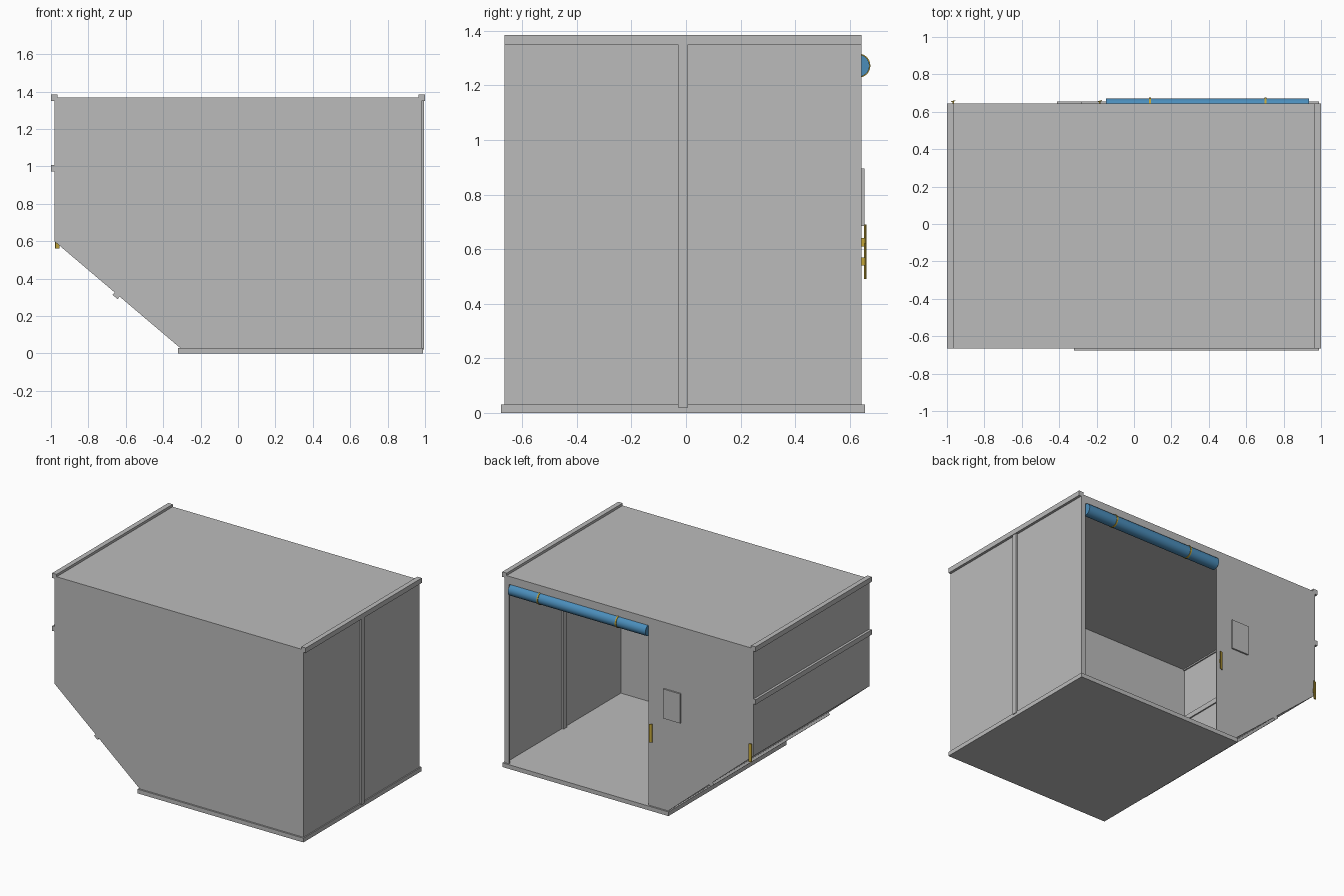
import bpy, bmesh, math
from mathutils import Matrix, Vector

cube = bpy.data.objects.get("Cube")
if cube:
    bpy.data.objects.remove(cube, do_unlink=True)


def material(name, rgb):
    m = bpy.data.materials.new(name)
    m.use_nodes = True
    m.diffuse_color = (*rgb, 1)
    m.node_tree.nodes["Principled BSDF"].inputs["Base Color"].default_value = (*rgb, 1)
    return m


GREY = material("panel grey", (0.5, 0.5, 0.5))
BLUE = material("curtain blue", (0.07, 0.27, 0.5))
YELLOW = material("strap yellow", (0.55, 0.38, 0.04))


def finish(name, bm, mat):
    bmesh.ops.recalc_face_normals(bm, faces=bm.faces)
    mesh = bpy.data.meshes.new(name)
    bm.to_mesh(mesh)
    bm.free()
    mesh.materials.append(mat)
    obj = bpy.data.objects.new(name, mesh)
    bpy.context.collection.objects.link(obj)
    return obj


def add_prism(bm, outline, y0, y1):
    """Extrude an x-z outline from y0 to y1."""
    face = bm.faces.new([bm.verts.new((x, y0, z)) for x, z in outline])
    out = bmesh.ops.extrude_face_region(bm, geom=[face])
    moved = [v for v in out["geom"] if isinstance(v, bmesh.types.BMVert)]
    bmesh.ops.translate(bm, vec=(0, y1 - y0, 0), verts=moved)


def prism(name, outline, y0, y1, mat=GREY):
    bm = bmesh.new()
    add_prism(bm, outline, y0, y1)
    return finish(name, bm, mat)


def box(name, centre, size, mat=GREY, axis="Y", angle=0):
    bm = bmesh.new()
    bmesh.ops.create_cube(bm, size=1)
    bm.transform(Matrix.Translation(centre) @ Matrix.Rotation(angle, 4, axis)
                 @ Matrix.Diagonal((*size, 1)))
    return finish(name, bm, mat)


def rod(name, x0, x1, y, z, radius, mat):
    bm = bmesh.new()
    bmesh.ops.create_cone(bm, cap_ends=True, segments=32, radius1=radius,
                          radius2=radius, depth=x1 - x0)
    bm.transform(Matrix.Translation(((x0 + x1) / 2, y, z))
                 @ Matrix.Rotation(math.pi / 2, 4, "Y"))
    obj = finish(name, bm, mat)
    bpy.ops.object.select_all(action="DESELECT")
    obj.select_set(True)
    bpy.context.view_layer.objects.active = obj
    bpy.ops.object.shade_smooth_by_angle(angle=math.radians(40))
    return obj


# Main dimensions
FRONT, BACK, WALL, BAR = -0.665, 0.643, 0.008, 0.035
SIDE, ROOF, FLOOR = 0.982, 1.367, 0.03
MID, DEPTH = (FRONT + BACK) / 2, BACK - FRONT
KNEE, TOE = (-SIDE, 0.6), (-0.31, FLOOR)

# Body: roof, both side walls and the sloping underside
profile = [TOE, KNEE, (-SIDE, ROOF), (SIDE, ROOF), (SIDE, FLOOR)]
inner = [(TOE[0] + WALL, FLOOR), (KNEE[0] + WALL, KNEE[1] + WALL / 2),
         (-SIDE + WALL, ROOF - WALL), (SIDE - WALL, ROOF - WALL), (SIDE - WALL, FLOOR)]
bm = bmesh.new()
for i in range(len(profile) - 1):
    add_prism(bm, [profile[i], profile[i + 1], inner[i + 1], inner[i]], FRONT, BACK)
finish("roof_and_sides", bm, GREY)

# End walls, the back one with a large doorway
prism("front_wall", profile, FRONT, FRONT + WALL)
LEFT, RIGHT, HEAD = -0.155, 0.945, 1.31
doorway = [(RIGHT, FLOOR), (RIGHT, HEAD), (LEFT, HEAD), (LEFT, FLOOR)]
prism("back_wall", profile + doorway, BACK - WALL, BACK)

# Base plate
box("base_plate", (0.335, MID, FLOOR / 2), (1.31, DEPTH + 0.024, FLOOR))

# Rails and ribs centred on the panels
for side, name in ((-1, "right"), (1, "left")):
    box(name + "_roof_rail", (side * (1 - BAR / 2), MID, ROOF), (BAR, DEPTH, BAR))
box("left_wall_rib", (SIDE - 0.004, MID, 0.685), (BAR, BAR, 1.33))
box("right_wall_rail", (-1 + BAR / 2, MID, 0.99), (BAR, DEPTH, BAR))
slope = math.atan2(KNEE[1] - TOE[1], TOE[0] - KNEE[0])
box("slope_rail", ((KNEE[0] + TOE[0]) / 2, MID, (KNEE[1] + TOE[1]) / 2),
    (BAR, DEPTH, BAR), angle=slope)

# Small hatch beside the doorway
box("hatch", (-0.345, BACK + 0.005, 0.79), (0.135, 0.012, 0.21))

# Rolled curtain with its straps
rod("rolled_curtain", -0.15, 0.935, 0.631, 1.272, 0.041, BLUE)
for i, x in enumerate((0.085, 0.703)):
    rod(f"curtain_strap_{i + 1}", x - 0.005, x + 0.005, 0.631, 1.272, 0.0445, YELLOW)

# Door handles
for name, x, z in (("inner_handle", -0.182, 0.555), ("outer_handle", -0.966, 0.625)):
    box(name, (x, BACK + 0.014, z), (0.022, 0.005, 0.13), YELLOW, "Z", 0.25)
    box(name + "_mount", (x, BACK + 0.005, z), (0.008, 0.014, 0.03), YELLOW)
